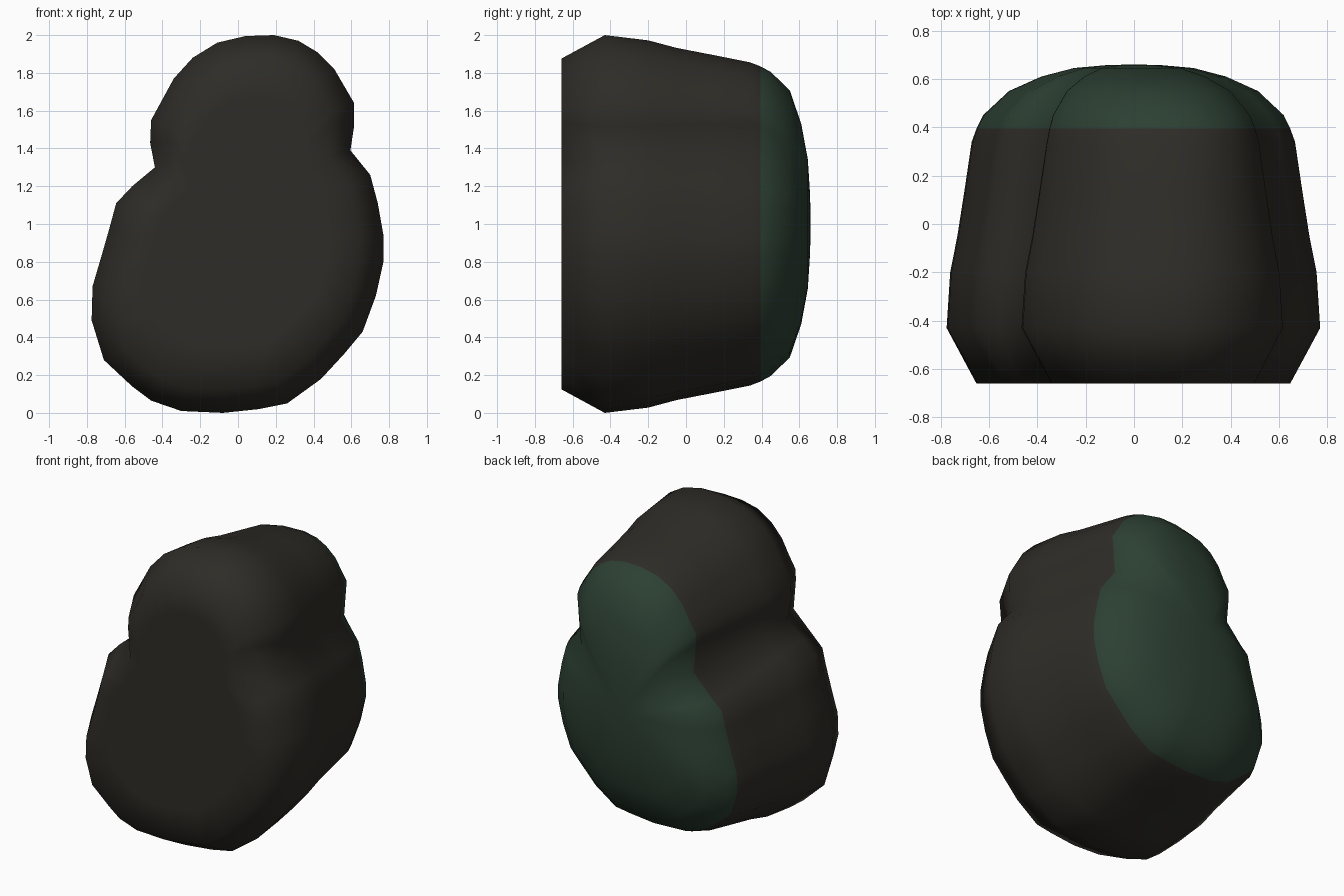
import bpy, bmesh
from mathutils import Vector

# Widest outline of the boulder (x, z), clockwise from the top
OUTLINE = [Vector(p) for p in [
    (0.04, 1.995), (0.19, 2.0), (0.32, 1.97), (0.42, 1.91), (0.51, 1.82), (0.615, 1.64),
    (0.615, 1.52), (0.595, 1.39), (0.70, 1.26), (0.74, 1.11), (0.77, 0.94), (0.77, 0.80),
    (0.73, 0.62), (0.66, 0.43), (0.56, 0.31), (0.44, 0.18), (0.26, 0.05), (0.11, 0.02),
    (-0.08, 0.0), (-0.30, 0.01), (-0.46, 0.065), (-0.56, 0.14), (-0.71, 0.28), (-0.775, 0.49),
    (-0.77, 0.67), (-0.72, 0.84), (-0.68, 0.98), (-0.645, 1.11), (-0.56, 1.20), (-0.44, 1.30),
    (-0.465, 1.43), (-0.46, 1.55), (-0.40, 1.66), (-0.34, 1.77), (-0.24, 1.88), (-0.11, 1.96)]]
N = len(OUTLINE)

# Sections along y: y, inset in x and z, scale in x and z about the middle
SECTIONS = [
    (-0.66, 0.125, 0.125, 0.40, 0.40), (-0.66, 0.125, 0.125, 0.75, 0.75),
    (-0.66, 0.125, 0.125, 1, 1), (-0.43, 0, 0, 1, 1), (-0.20, 0.015, 0.028, 1, 1),
    (-0.05, 0.045, 0.068, 1, 1), (0.14, 0.075, 0.105, 1, 1), (0.34, 0.105, 0.145, 1, 1),
    (0.395, 0.105, 0.145, 0.97, 0.975), (0.45, 0.105, 0.145, 0.93, 0.94),
    (0.55, 0.105, 0.145, 0.77, 0.825), (0.61, 0.105, 0.145, 0.57, 0.62),
    (0.645, 0.105, 0.145, 0.37, 0.40), (0.657, 0.105, 0.145, 0.17, 0.18)]


def section(y, ix, iz, sx, sz):
    pts = []
    for i, p in enumerate(OUTLINE):
        t = (OUTLINE[(i + 1) % N] - OUTLINE[i - 1]).normalized()
        x, z = p.x + t.y * ix, p.y - t.x * iz
        pts.append((x * sx, y, 1 + (z - 1) * sz))
    return pts


def material(name, colour):
    m = bpy.data.materials.new(name)
    m.diffuse_color = (*colour, 1)
    return m


# Loft the sections, closing both ends with a fan
bm = bmesh.new()
rings = [[bm.verts.new(c) for c in section(*s)] for s in SECTIONS]
for s, a, b in zip(SECTIONS, rings, rings[1:]):
    for i in range(N):
        j = (i + 1) % N
        f = bm.faces.new((a[i], a[j], b[j], b[i]))
        f.material_index = int(s[0] > 0.39)  # mossy back
for ring, y, mat in ((rings[0], -0.66, 0), (rings[-1], 0.66, 1)):
    centre = bm.verts.new((0, y, 1))
    for i in range(N):
        f = bm.faces.new((ring[i], ring[(i + 1) % N], centre))
        f.material_index = mat
bmesh.ops.recalc_face_normals(bm, faces=bm.faces)
for f in bm.faces:
    f.smooth = True

mesh = bpy.data.meshes.new("boulder")
bm.to_mesh(mesh)
bm.free()
mesh.materials.append(material("dark_stone", (0.027, 0.025, 0.020)))
mesh.materials.append(material("moss", (0.025, 0.050, 0.032)))
bpy.context.collection.objects.link(bpy.data.objects.new("boulder", mesh))
